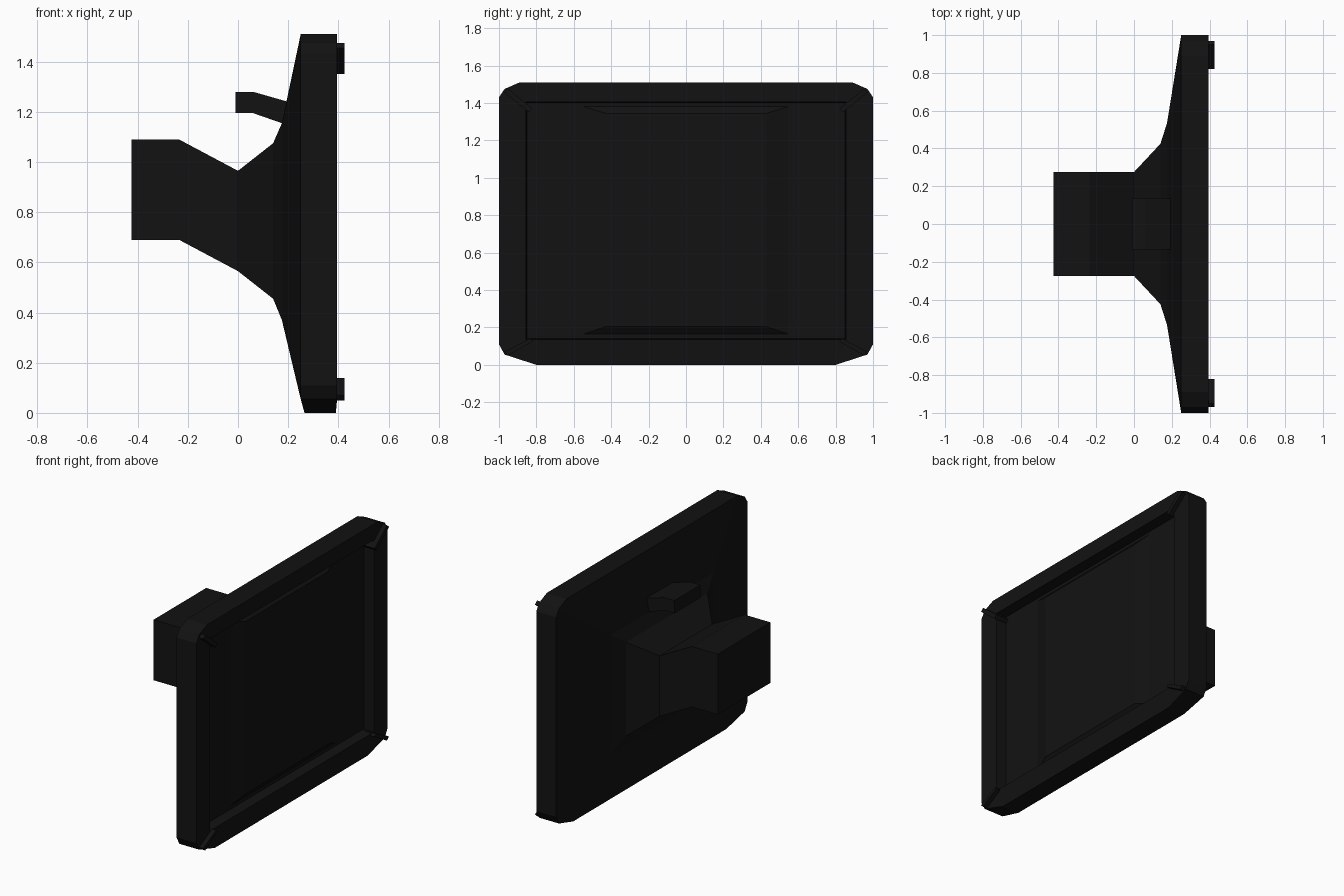
import bpy, bmesh

if "Cube" in bpy.data.objects:
    bpy.data.objects.remove(bpy.data.objects["Cube"])

black = bpy.data.materials.new("matte_black")
black.diffuse_color = (0.006, 0.006, 0.006, 1)
black.use_nodes = True
black.node_tree.nodes["Principled BSDF"].inputs["Base Color"].default_value = black.diffuse_color


def finish(name, bm):
    bmesh.ops.remove_doubles(bm, verts=bm.verts, dist=1e-5)
    bmesh.ops.recalc_face_normals(bm, faces=bm.faces)
    mesh = bpy.data.meshes.new(name)
    bm.to_mesh(mesh)
    bm.free()
    mesh.materials.append(black)
    obj = bpy.data.objects.new(name, mesh)
    bpy.context.collection.objects.link(obj)
    return obj


def loft(name, rings):
    """Skin a list of equal-length closed rings and cap both ends."""
    bm = bmesh.new()
    vs = [[bm.verts.new(p) for p in r] for r in rings]
    n = len(vs[0])
    for a, b in zip(vs, vs[1:]):
        for i in range(n):
            j = (i + 1) % n
            bm.faces.new((a[i], a[j], b[j], b[i]))
    bm.faces.new(vs[0])
    bm.faces.new(vs[-1])
    # merge repeated corner points, then drop collapsed faces
    bmesh.ops.dissolve_degenerate(bm, dist=1e-5, edges=bm.edges)
    return finish(name, bm)


def rect(x, y, z0, z1, repeat=3):
    corners = [(y, z1), (y, z0), (-y, z0), (-y, z1)]
    return [(x, cy, cz) for cy, cz in corners for _ in range(repeat)]


def outline(x, x_bottom):
    half = [(0.89, 1.51), (0.97, 1.475), (1, 1.43), (1, 0.11), (0.97, 0.055), (0.80, 0)]
    pts = half + [(-y, z) for y, z in reversed(half)]
    return [(x_bottom if z == 0 else x, y, z) for y, z in pts]


# Flared body: angled mount, stepped back, plate edge, recessed front
loft("plate_and_mount", [
    rect(-0.425, 0.275, 0.69, 1.09),
    rect(-0.235, 0.275, 0.69, 1.09),
    rect(0.0, 0.275, 0.565, 0.965),
    rect(0.14, 0.425, 0.455, 1.075),
    rect(0.175, 0.535, 0.37, 1.155),
    outline(0.25, 0.265),
    outline(0.395, 0.39),
    rect(0.395, 0.855, 0.135, 1.405),
    rect(0.325, 0.85, 0.14, 1.40),
])

# Raised centre panel with sloped sides
loft("centre_panel", [
    rect(0.31, 0.545, 0.165, 1.38, 1),
    rect(0.325, 0.545, 0.165, 1.38, 1),
    rect(0.355, 0.43, 0.205, 1.345, 1),
])

# Bent catch above the mount
catch = [(-0.01, 1.28), (0.06, 1.28), (0.20, 1.24), (0.24, 1.225),
         (0.24, 1.135), (0.175, 1.155), (0.06, 1.195), (-0.01, 1.195)]
loft("catch", [[(x, y, z) for x, z in catch] for y in (-0.135, 0.135)])

# Diagonal ribs across the four front corners
for side, s in (("left", -1), ("right", 1)):
    for level, prof in (
        ("upper", [(0.97, 1.455), (0.95, 1.475), (0.82, 1.37), (0.84, 1.35)]),
        ("lower", [(0.97, 0.07), (0.95, 0.05), (0.82, 0.125), (0.835, 0.14)]),
    ):
        loft(f"{level}_{side}_rib", [[(x, s * y, z) for y, z in prof] for x in (0.33, 0.425)])
